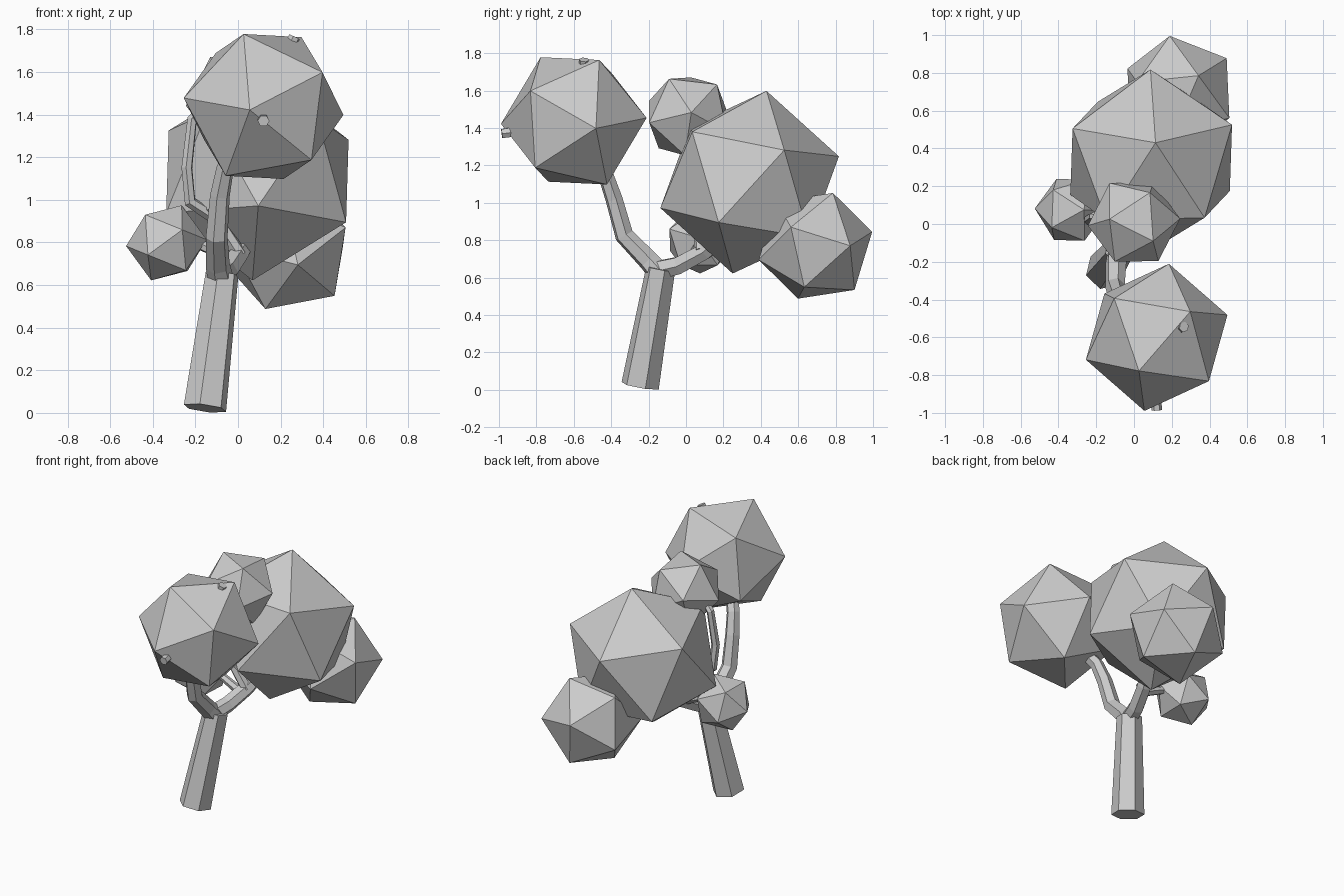
import bpy, bmesh
from math import cos, sin, pi
from mathutils import Vector, Matrix

cube = bpy.data.objects.get("Cube")
if cube:
    bpy.data.objects.remove(cube)

# One plain grey for bark and foliage
grey = bpy.data.materials.new("plain_grey")
grey.use_nodes = True
colour = (0.6, 0.6, 0.6, 1)
grey.diffuse_color = colour
grey.node_tree.nodes["Principled BSDF"].inputs["Base Color"].default_value = colour


def finish(bm, name):
    bmesh.ops.recalc_face_normals(bm, faces=bm.faces)
    mesh = bpy.data.meshes.new(name)
    bm.to_mesh(mesh)
    bm.free()
    mesh.materials.append(grey)
    obj = bpy.data.objects.new(name, mesh)
    bpy.context.collection.objects.link(obj)
    return obj


def frame(axis, side):
    """Rotation whose z is axis and whose x leans toward side."""
    z = Vector(axis).normalized()
    side = Vector(side)
    x = (side - z * side.dot(z)).normalized()
    return Matrix((x, z.cross(x), z)).transposed()


def foliage(name, centre, radius, corner, next_corner):
    """Icosahedron turned so two neighbouring corners point as given."""
    bm = bmesh.new()
    bmesh.ops.create_icosphere(bm, subdivisions=1, radius=radius)
    ring = next(v.co.copy() for v in bm.verts if 0.2 * radius < v.co.z < 0.7 * radius)
    turn = frame(corner, next_corner) @ frame((0, 0, 1), ring).transposed()
    bm.transform(Matrix.Translation(centre) @ turn.to_4x4())
    finish(bm, name)


def limb(name, points, radii, sides=6):
    """Tapered many-sided tube along a path, with closed ends."""
    pts = [Vector(p) for p in points]
    bm = bmesh.new()
    rings = []
    side = Vector((1, 0.3, 0))
    for i, p in enumerate(pts):
        tangent = pts[min(i + 1, len(pts) - 1)] - pts[max(i - 1, 0)]
        rot = frame(tangent, side)
        side = rot.col[0].copy()
        r = radii[0] + (radii[1] - radii[0]) * i / (len(pts) - 1)
        angles = [2 * pi * k / sides for k in range(sides)]
        rings.append([bm.verts.new(p + rot @ Vector((r * cos(a), r * sin(a), 0))) for a in angles])
    for low, high in zip(rings, rings[1:]):
        for k in range(sides):
            n = (k + 1) % sides
            bm.faces.new((low[k], low[n], high[n], high[k]))
    bm.faces.new(rings[0][::-1])
    bm.faces.new(rings[-1])
    finish(bm, name)


# Leaning trunk and its two main branches
limb("trunk", [(-.155, -.245, .022), (-.075, -.135, .65)], (.104, .08))
limb("front_branch", [(-.08, -.14, .62), (-.095, -.2, .69), (-.1, -.33, .825),
                      (-.085, -.385, 1.02), (-.06, -.43, 1.15), (.05, -.55, 1.35)], (.062, .038))
limb("back_branch", [(-.08, -.15, .64), (-.05, -.04, .665), (0, .1, .74),
                     (.07, .28, .9), (.1, .34, 1.1)], (.055, .045))

# Thin branches to the smaller crowns
limb("upper_twig", [(.01, .08, .74), (-.1, .07, .91), (-.225, .03, .99),
                    (-.24, .02, 1.15), (-.215, .04, 1.38), (-.12, .02, 1.48)], (.035, .022))
limb("side_twig", [(-.02, .06, .72), (-.18, .07, .79), (-.33, .075, .8)], (.03, .02))
limb("back_twig", [(.07, .28, .9), (.15, .5, .82), (.23, .68, .77)], (.04, .025))

# Twig tips poking through the front crown
limb("top_twig_tip", [(.12, -.56, 1.45), (.265, -.545, 1.765)], (.03, .028))
limb("front_twig_tip", [(.1, -.6, 1.42), (.12, -.985, 1.37)], (.03, .028))

# Faceted crowns
foliage("front_crown", (.12, -.6, 1.438), .395, (-.094, -.178, .341), (-.066, -.39, -.01))
foliage("main_crown", (.091, .34, 1.11), .497, (.023, .09, .486), (-.004, .48, .14))
foliage("back_crown", (.235, .692, .77), .316, (.106, .093, .281), (-.042, .303, .083))
foliage("upper_crown", (0, .01, 1.462), .246, (-.13, .016, .209), (.07, .146, .172))
foliage("side_crown", (-.336, .075, .798), .19, (.071, 0, .175), (.189, -.007, .014))
